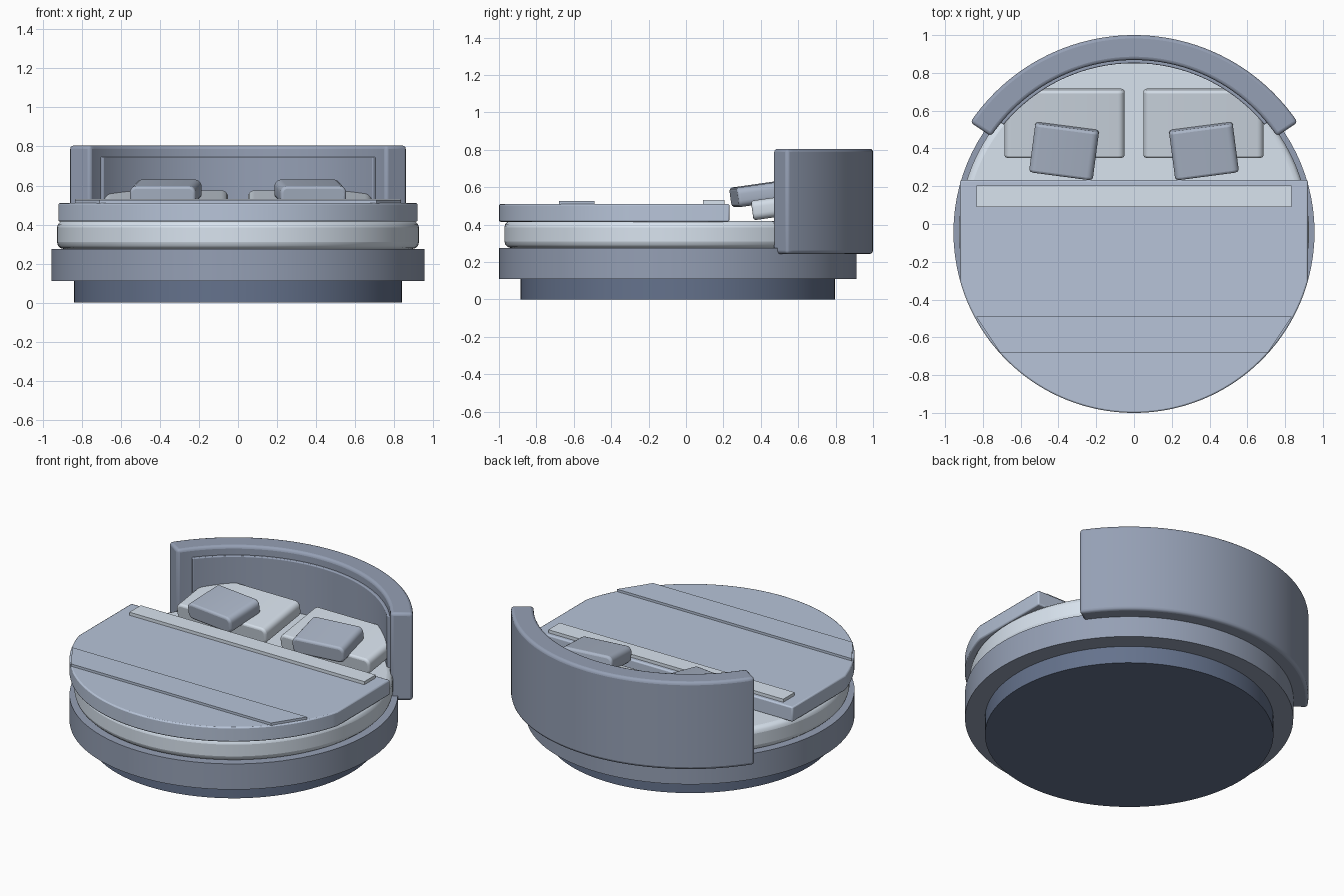
import bpy, bmesh, math
from mathutils import Vector

if "Cube" in bpy.data.objects:
    bpy.data.objects.remove(bpy.data.objects["Cube"])

CY = -0.044  # shared centre of all the round parts


def colour(name, rgb):
    mat = bpy.data.materials.new(name)
    mat.diffuse_color = (*rgb, 1)
    mat.use_nodes = True
    mat.node_tree.nodes["Principled BSDF"].inputs["Base Color"].default_value = mat.diffuse_color
    return mat


PLINTH = colour("dark_slate", (0.13, 0.17, 0.265))
FRAME = colour("slate", (0.30, 0.35, 0.46))
DUVET = colour("blue_grey", (0.476, 0.553, 0.69))
LINEN = colour("pale_linen", (0.69, 0.77, 0.86))
PILLOW = colour("pale_grey", (0.65, 0.72, 0.80))
CUSHION = colour("mid_grey", (0.41, 0.47, 0.58))


def finish(obj, mat, bevel=0.0, segments=3):
    obj.data.materials.append(mat)
    if bevel:
        m = obj.modifiers.new("soft_edges", 'BEVEL')
        m.width = bevel
        m.segments = segments
        m.limit_method = 'ANGLE'
        m.angle_limit = math.radians(40)
    bpy.ops.object.select_all(action='DESELECT')
    obj.select_set(True)
    bpy.context.view_layer.objects.active = obj
    bpy.ops.object.shade_smooth_by_angle(angle=math.radians(35))
    return obj


def prism(name, outline, z0, z1, mat, bevel=0.0, segments=3):
    """Extrude a flat outline between two heights."""
    bm = bmesh.new()
    face = bm.faces.new([bm.verts.new((x, y, z0)) for x, y in outline])
    top = bmesh.ops.extrude_face_region(bm, geom=[face])
    verts = [v for v in top["geom"] if isinstance(v, bmesh.types.BMVert)]
    bmesh.ops.translate(bm, verts=verts, vec=Vector((0, 0, z1 - z0)))
    bmesh.ops.recalc_face_normals(bm, faces=bm.faces)
    mesh = bpy.data.meshes.new(name)
    bm.to_mesh(mesh)
    bm.free()
    obj = bpy.data.objects.new(name, mesh)
    bpy.context.collection.objects.link(obj)
    return finish(obj, mat, bevel, segments)


def arc(r, a0, a1, n, cx=0.0, cy=CY):
    angles = [math.radians(a0 + (a1 - a0) * i / n) for i in range(n + 1)]
    return [(cx + r * math.cos(a), cy + r * math.sin(a)) for a in angles]


def disc(name, r, z0, z1, mat, bevel=0.0):
    return prism(name, arc(r, 0, 360, 96)[:-1], z0, z1, mat, bevel)


def curved_wall(name, r_in, r_out, a0, z0, z1, bevel):
    outline = arc(r_out, a0, 180 - a0, 48) + arc(r_in, 180 - a0, a0, 48)
    return prism(name, outline, z0, z1, FRAME, bevel)


def pillow(name, loc, size, turn, mat, r=0.035):
    """Rounded width/height profile extruded front to back, then tilted."""
    w, d, h = (v / 2 for v in size)
    outline = []
    for sx, sy, a in ((1, 1, 0), (-1, 1, 90), (-1, -1, 180), (1, -1, 270)):
        outline += arc(r, a, a + 90, 5, sx * (w - r), sy * (h - r))
    obj = prism(name, outline, -d, d, mat, 0.014, 3)
    obj.location = loc
    obj.rotation_euler = (math.radians(98), 0, math.radians(turn))
    return obj


# Plinth, bed frame and mattress
disc("plinth", 0.84, 0, 0.11, PLINTH)
disc("bed_frame", 0.956, 0.11, 0.275, FRAME)
disc("mattress", 0.927, 0.275, 0.42, LINEN, 0.035)

# Duvet: circle trimmed straight at the sides and the head end
side = 0.92
trim = math.degrees(math.acos(side / 0.956))
prism("duvet", arc(0.956, 180 + trim, 360 - trim, 64) + [(side, 0.232), (-side, 0.232)],
      0.415, 0.51, DUVET, 0.008, 2)

# Folded sheet strip and foot throw
prism("folded_sheet", [(-0.835, 0.09), (0.835, 0.09), (0.835, 0.205), (-0.835, 0.205)],
      0.505, 0.53, LINEN)
prism("foot_throw", [(-0.71, -0.68), (0.71, -0.68), (0.835, -0.49), (-0.835, -0.49)],
      0.505, 0.525, DUVET)

# Curved headboard with inner padded panel
curved_wall("headboard", 0.912, 1.044, 33.9, 0.243, 0.805, 0.018)
curved_wall("headboard_panel", 0.895, 0.925, 39.5, 0.30, 0.747, 0.006)

# Pillows, mirrored left and right
for s, label in ((-1, "left"), (1, "right")):
    pillow(label + "_sleeping_pillow", (s * 0.368, 0.533, 0.5), (0.636, 0.362, 0.105),
           0, PILLOW)
    pillow(label + "_cushion", (s * 0.37, 0.386, 0.5625), (0.34, 0.262, 0.105),
           s * 7.5, CUSHION)
